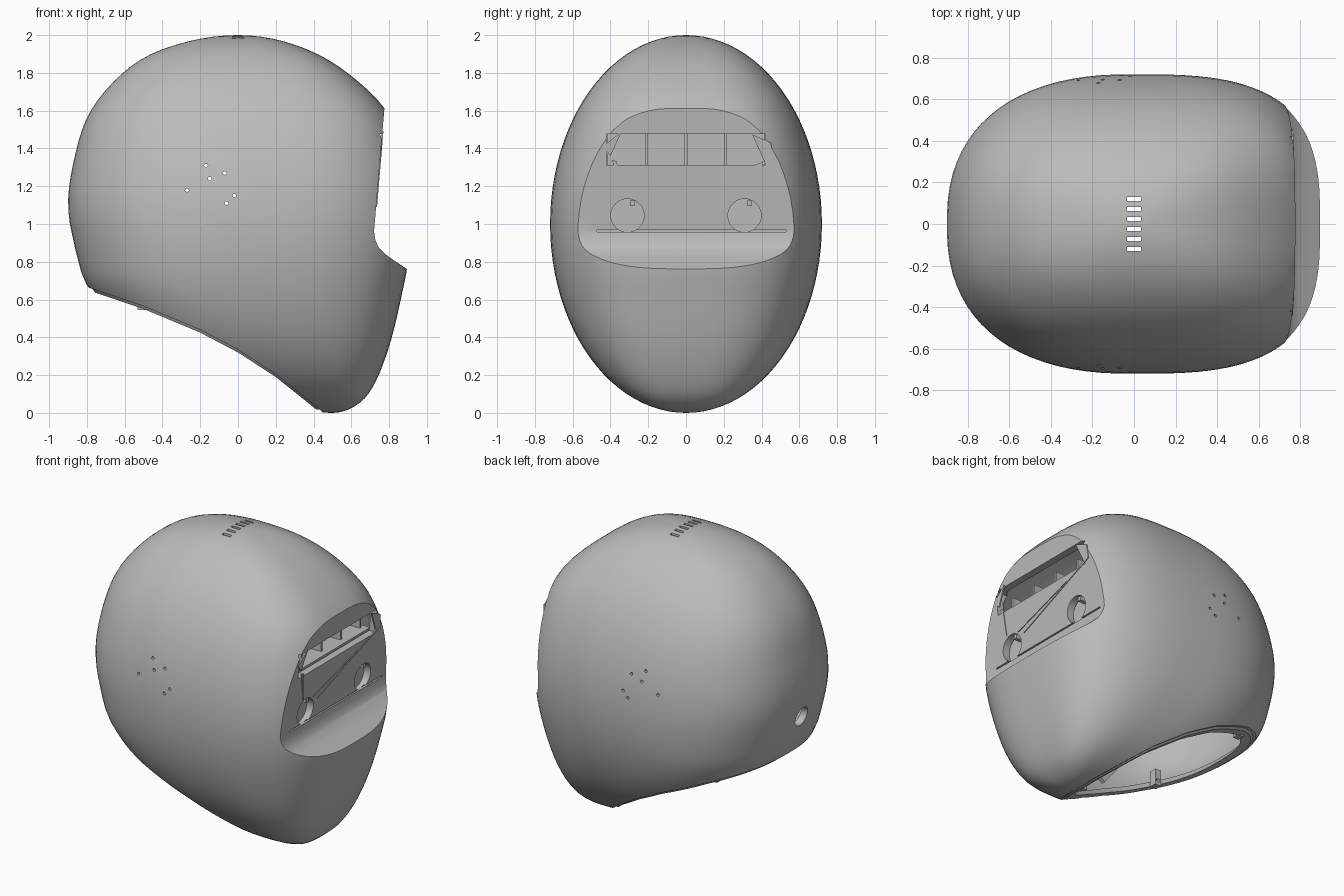
import bpy, bmesh, math
from mathutils import Matrix, Vector

old = bpy.data.objects.get("Cube")
if old:
    bpy.data.objects.remove(old, do_unlink=True)

grey = bpy.data.materials.new("shell grey")
grey.use_nodes = True
grey.diffuse_color = (0.5, 0.5, 0.5, 1)
grey.node_tree.nodes["Principled BSDF"].inputs["Base Color"].default_value = (0.5, 0.5, 0.5, 1)


def finish(name, bm):
    bmesh.ops.recalc_face_normals(bm, faces=bm.faces)
    mesh = bpy.data.meshes.new(name)
    bm.to_mesh(mesh)
    bm.free()
    mesh.materials.append(grey)
    obj = bpy.data.objects.new(name, mesh)
    bpy.context.collection.objects.link(obj)
    return obj


def prism(name, points, y0, y1):
    """Extrude an x-z outline along y."""
    bm = bmesh.new()
    face = bm.faces.new([bm.verts.new((x, y0, z)) for x, z in points])
    out = bmesh.ops.extrude_face_region(bm, geom=[face])["geom"]
    verts = [v for v in out if isinstance(v, bmesh.types.BMVert)]
    bmesh.ops.translate(bm, verts=verts, vec=(0, y1 - y0, 0))
    return finish(name, bm)


def box(name, centre, size):
    bm = bmesh.new()
    bmesh.ops.create_cube(bm, size=1, matrix=Matrix.Translation(centre) @ Matrix.Diagonal((*size, 1)))
    return finish(name, bm)


def rod(name, centre, radius, length, axis, sides=32):
    bm = bmesh.new()
    turn = Vector((0, 0, 1)).rotation_difference(Vector(axis)).to_matrix().to_4x4()
    bmesh.ops.create_cone(bm, cap_ends=True, segments=sides, radius1=radius, radius2=radius,
                          depth=length, matrix=Matrix.Translation(centre) @ turn)
    return finish(name, bm)


def cut(obj, cutter):
    cutter.hide_render = True
    mod = obj.modifiers.new("cut", "BOOLEAN")
    mod.operation = "DIFFERENCE"
    mod.solver = "EXACT"
    mod.object = cutter
    bpy.context.view_layer.objects.active = obj
    bpy.ops.object.modifier_apply(modifier=mod.name)
    bpy.data.objects.remove(cutter, do_unlink=True)


# Side profile of the shell: height, back edge, front edge
PROFILE = [(0, .5, .5), (.03, .25, .61), (.1, .02, .69), (.35, -.5, .80), (.66, -.79, .875),
           (.8, -.845, .9), (1.1, -.9, .91), (1.4, -.855, .865), (1.6, -.78, .785),
           (1.8, -.61, .58), (1.9, -.46, .42), (1.97, -.25, .23), (2, 0, 0)]
KNOTS = [(math.acos(1 - z), b, f) for z, b, f in PROFILE]


def edge(t, k):
    """Smooth interpolation of a profile column by polar angle."""
    i = max(j for j in range(len(KNOTS) - 1) if KNOTS[j][0] <= t + 1e-9)

    def slope(j):
        a, b = KNOTS[max(j - 1, 0)], KNOTS[min(j + 1, len(KNOTS) - 1)]
        return (b[k] - a[k]) / (b[0] - a[0])
    h = KNOTS[i + 1][0] - KNOTS[i][0]
    u = (t - KNOTS[i][0]) / h
    p, q = KNOTS[i][k], KNOTS[i + 1][k]
    return (p * (1 + 2 * u) * (1 - u) ** 2 + slope(i) * h * u * (1 - u) ** 2
            + q * u * u * (3 - 2 * u) - slope(i + 1) * h * u * u * (1 - u))


def hull(name, scale=1.0, rings=48, sides=80):
    """Closed egg-like solid built from superellipse rings."""
    bm = bmesh.new()
    rows = []
    for r in range(1, rings):
        t = math.pi * r / rings
        z, w = 1 - math.cos(t), 0.72 * math.sin(t)
        mid = 0.5 * max(0, 1 - z / 0.8) ** 2
        row = []
        for s in range(sides):
            a = 2 * math.pi * (s + 0.5) / sides
            c, d = math.cos(a), math.sin(a)
            p = 2 / 3 if c > 0 else 2 / 2.4
            x = mid + (edge(t, 2) - mid if c > 0 else mid - edge(t, 1)) * math.copysign(abs(c) ** p, c)
            row.append(bm.verts.new((x, w * math.copysign(abs(d) ** p, d), z)))
        rows.append(row)
    for low, high in zip(rows, rows[1:]):
        for s in range(sides):
            n = (s + 1) % sides
            bm.faces.new((low[s], low[n], high[n], high[s]))
    for row, tip in ((rows[0], (.5, 0, 0)), (rows[-1], (0, 0, 2))):
        pole = bm.verts.new(tip)
        for s in range(sides):
            bm.faces.new((row[s], row[(s + 1) % sides], pole))
    pivot = Matrix.Translation((0, 0, 1))
    bmesh.ops.transform(bm, verts=bm.verts, matrix=pivot @ Matrix.Scale(scale, 4) @ pivot.inverted())
    return finish(name, bm)


def face_cutter(shift=0.0):
    pts = [(1.3, .60), (.95, .73), (.89, .765), (.83, .805), (.78, .84), (.745, .875), (.727, .915),
           (.72, .96), (.775, 1.61), (.8, 1.9), (1.3, 1.9)]
    return prism("face_cutter", [(x - shift, z) for x, z in pts], -1, 1)


NECK = [(-1.2, .79), (-.78, .66), (-.5, .565), (-.2, .44), (0, .335), (.2, .205), (.35, .085), (.44, .012)]


def neck_cutter(lift=0.0, side=-1):
    pts = [(x, z + lift) for x, z in NECK] + [(.5, -.06 + lift)]
    far = -.5 if side < 0 else 2.5
    end = [(.5, far), (-1.2, far)] if side < 0 else [(1.3, -.06 + lift), (1.3, far), (-1.2, far)]
    return prism("neck_cutter", pts + end, -1, 1)


def cavity(scale, shift):
    solid = hull("cavity", scale)
    cut(solid, face_cutter(shift))
    return solid


# Hollow shell with flat face recess and slanted neck opening
shell = hull("head_shell")
cut(shell, face_cutter())
cut(shell, cavity(0.945, 0.05))
cut(shell, neck_cutter())

# Inner lip around the neck opening
lip = hull("neck_lip", 0.985)
cut(lip, hull("lip_core", 0.935))
cut(lip, neck_cutter(-0.015))
cut(lip, neck_cutter(0.03, 1))

# Face slot, eye holes and the seam below them
slot = box("slot_cutter", (.74, 0, 1.395), (.2, .84, .165))
cut(shell, slot)
for side in (-1, 1):
    cut(shell, rod("eye_cutter", (.73, side * .31, 1.045), .088, .2, (1, 0, 0)))
cut(shell, box("seam_cutter", (.725, .03, .963), (.04, 1.0, .01)))

# Rear port
cut(shell, rod("port_cutter", (-.87, 0, .93), .065, .3, (1, 0, 0)))

# Crown vents and side vents
for i in range(6):
    cut(shell, box("vent_cutter", (0, -.12 + i * .048, 1.97), (.065, .018, .2)))
for x, z in ((-.17, 1.31), (-.27, 1.18), (-.07, 1.27), (-.15, 1.24), (-.06, 1.11), (-.02, 1.15)):
    cut(shell, rod("vent_cutter", (x, 0, z), .011, 2, (0, 1, 0), 5))

# Recessed eye discs with small clips
for side, word in ((-1, "right"), (1, "left")):
    rod(word + "_eye_disc", (.665, side * .31, 1.045), .1, .02, (1, 0, 0))
    box(word + "_eye_clip", (.70, side * .31 + .025, 1.11), (.05, .025, .03))

# Divided tray behind the slot
box("tray_floor", (.61, 0, 1.305), (.14, .92, .015))
box("tray_back", (.545, 0, 1.395), (.015, .92, .19))
for i in range(5):
    box("tray_divider", (.59, -.42 + i * .21, 1.395), (.09, .015, .17))


# Thin struts across the face, and slot end flaps
def sliver(name, outline):
    bm = bmesh.new()
    lay = [[bm.verts.new((.72 + (z - .96) * .0846 + d, y, z)) for y, z in outline] for d in (-.004, .005)]
    n = len(outline)
    for row in lay:
        bm.faces.new(row)
    for i in range(n):
        bm.faces.new((lay[0][i], lay[0][(i + 1) % n], lay[1][(i + 1) % n], lay[1][i]))
    return finish(name, bm)


sliver("upper_strut", [(-.24, 1.12), (.41, 1.315), (.43, 1.33)])
sliver("lower_strut", [(-.19, 1.09), (.45, 1.335), (.46, 1.35)])
sliver("side_strut", [(-.35, 1.14), (-.365, 1.33), (-.39, 1.34)])
sliver("right_flap", [(-.44, 1.41), (-.34, 1.49), (-.40, 1.36)])
sliver("left_flap", [(.35, 1.475), (.45, 1.43), (.46, 1.34), (.42, 1.32)])

# Mounting tabs and bent arm inside the neck
for side in (-1, 1):
    tab = box("rear_mount_tab", (-.51, side * .40, .60), (.045, .05, .11))
    cut(tab, rod("tab_cutter", (-.51, side * .40, .58), .012, .2, (0, 1, 0), 12))
    box("front_mount_tab", (.02, side * .49, .43), (.05, .06, .14))
    prism("bent_arm", [(.02, .40), (-.08, .53), (-.16, .48), (-.30, .66), (-.26, .69),
                       (-.15, .55), (-.07, .60), (.05, .44)], side * .47, side * .50)

# Smooth shading with crisp edges
for obj in bpy.context.scene.objects:
    obj.select_set(obj.type == "MESH")
bpy.context.view_layer.objects.active = shell
bpy.ops.object.shade_smooth_by_angle(angle=math.radians(35))
